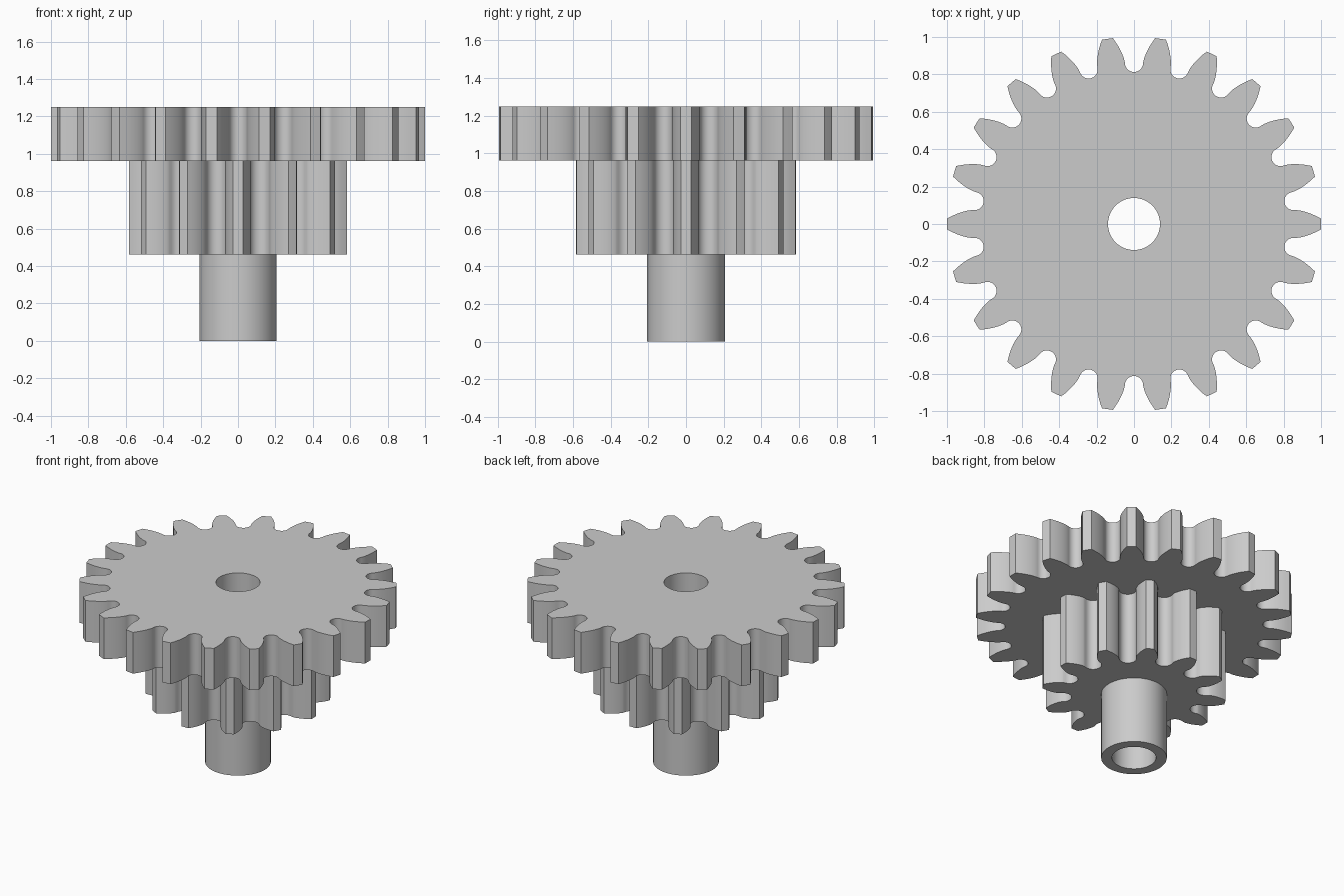
import bpy, bmesh
from math import cos, sin, tan, pi, acos, radians, sqrt

cube = bpy.data.objects.get("Cube")
if cube:
    bpy.data.objects.remove(cube, do_unlink=True)

grey = bpy.data.materials.new("plain grey")
grey.use_nodes = True
colour = (0.6, 0.6, 0.6, 1)
grey.diffuse_color = colour
grey.node_tree.nodes["Principled BSDF"].inputs["Base Color"].default_value = colour

MODULE = 1 / 12
BORE = 0.139
PRESSURE = radians(20)


def circle(radius, n=64):
    return [(radius * cos(2 * pi * i / n), radius * sin(2 * pi * i / n)) for i in range(n)]


def involute(a):
    return tan(a) - a


def gear_outline(teeth, steps=8):
    """Involute teeth with rounded gaps, one tooth centred on +x."""
    pitch = MODULE * teeth / 2
    tip, root, base = pitch + MODULE, pitch - 1.25 * MODULE, pitch * cos(PRESSURE)
    base_half = pi / (2 * teeth) + involute(PRESSURE)
    # Flank from base circle to tip, as (radius, half angle)
    flank = []
    for i in range(steps + 1):
        r = base + (tip - base) * (i / steps) ** 1.5
        flank.append((r, base_half - involute(acos(min(1, base / r)))))
    # Round gap floor, tangent to the root circle
    gap = pi / teeth - base_half
    w = base * sin(gap)
    centre = root + w
    points = []
    for t in range(teeth):
        mid = 2 * pi * t / teeth
        polar = [(r, mid - h) for r, h in flank] + [(tip, mid)]
        polar += [(r, mid + h) for r, h in reversed(flank)]
        points += [(r * cos(a), r * sin(a)) for r, a in polar]
        g = mid + pi / teeth
        for i in range(13):
            a = pi * i / 12
            u, v = centre - w * sin(a), -w * cos(a)
            points.append((u * cos(g) - v * sin(g), u * sin(g) + v * cos(g)))
    return points


def bored_solid(name, outline, z0, z1):
    """Extrude an outline with a round bore through its middle."""
    bm = bmesh.new()
    edges = []
    for loop in (outline, circle(BORE)):
        verts = [bm.verts.new((x, y, z0)) for x, y in loop]
        edges += [bm.edges.new((verts[i - 1], verts[i])) for i in range(len(verts))]
    bmesh.ops.triangle_fill(bm, edges=edges, use_beauty=True, use_dissolve=False)
    top = bmesh.ops.extrude_face_region(bm, geom=bm.faces[:], use_keep_orig=True)
    moved = [v for v in top["geom"] if isinstance(v, bmesh.types.BMVert)]
    bmesh.ops.translate(bm, verts=moved, vec=(0, 0, z1 - z0))
    bmesh.ops.recalc_face_normals(bm, faces=bm.faces[:])
    mesh = bpy.data.meshes.new(name)
    bm.to_mesh(mesh)
    bm.free()
    mesh.materials.append(grey)
    obj = bpy.data.objects.new(name, mesh)
    bpy.context.collection.objects.link(obj)
    bpy.ops.object.select_all(action="DESELECT")
    obj.select_set(True)
    bpy.context.view_layer.objects.active = obj
    bpy.ops.object.shade_smooth_by_angle(angle=radians(30))


# Hollow shaft, small gear and large gear stacked on one axis
bored_solid("hollow_shaft", circle(0.207), 0, 0.463)
bored_solid("small_gear", gear_outline(12), 0.463, 0.963)
bored_solid("large_gear", gear_outline(22), 0.963, 1.25)
